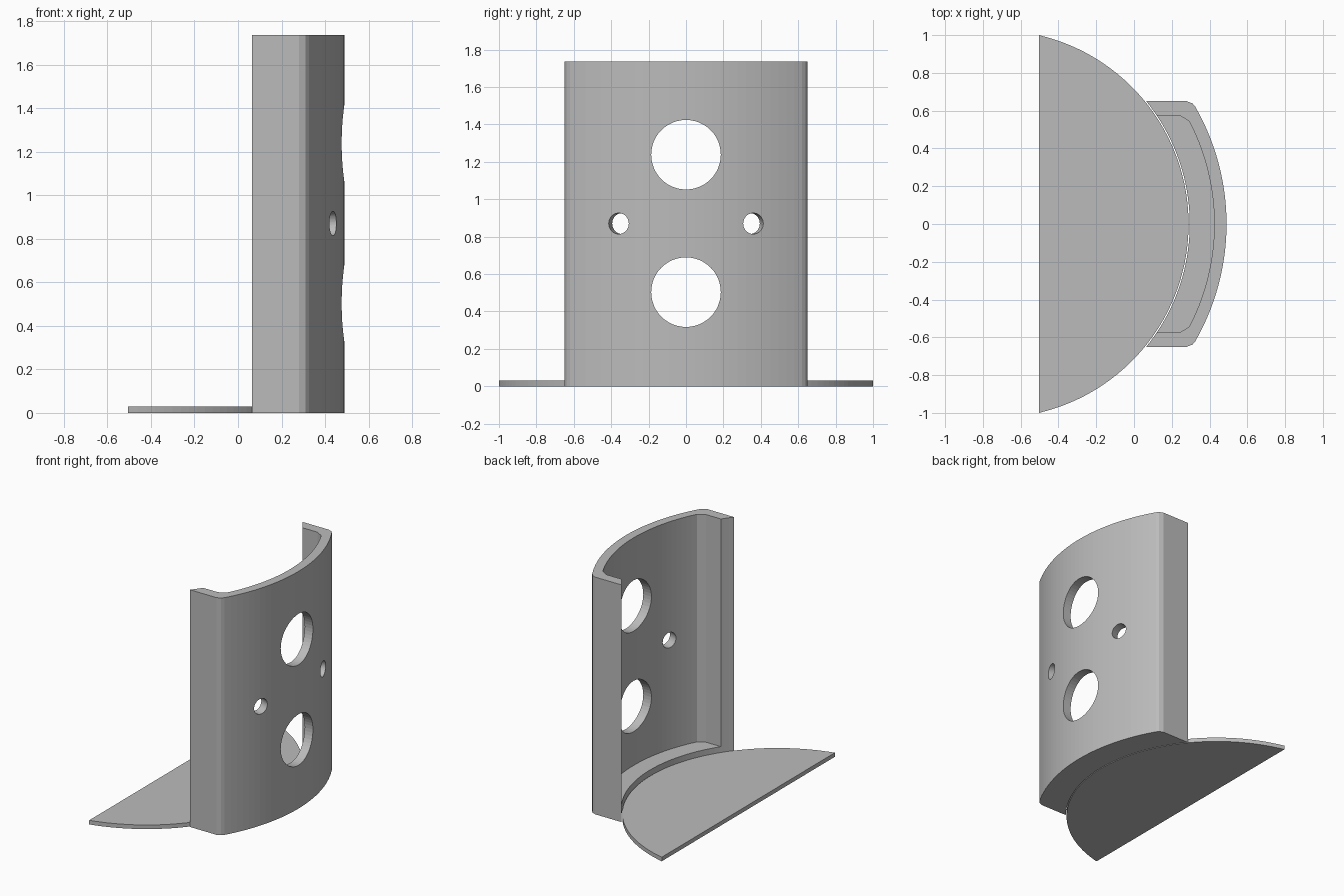
import bpy, bmesh, math
from mathutils import Matrix, Vector

if "Cube" in bpy.data.objects:
    bpy.data.objects.remove(bpy.data.objects["Cube"])

grey = bpy.data.materials.new("plain_grey")
grey.use_nodes = True
grey.diffuse_color = (0.5, 0.5, 0.5, 1)
grey.node_tree.nodes["Principled BSDF"].inputs["Base Color"].default_value = (0.5, 0.5, 0.5, 1)

HEIGHT = 1.735
PLATE_CX, PLATE_R = -0.738, 1.027   # arc of the flat plate
SHELL_CX, SHELL_R = -0.757, 1.247   # arc of the curved wall


def arc(cx, radius, y_end, steps):
    """Points on an arc about (cx, 0), running from -y_end to +y_end."""
    a = math.asin(y_end / radius)
    return [(cx + radius * math.cos(t), radius * math.sin(t))
            for t in (-a + 2 * a * i / steps for i in range(steps + 1))]


def finish(bm, name):
    bmesh.ops.recalc_face_normals(bm, faces=bm.faces)
    mesh = bpy.data.meshes.new(name)
    bm.to_mesh(mesh)
    bm.free()
    mesh.materials.append(grey)
    obj = bpy.data.objects.new(name, mesh)
    bpy.context.collection.objects.link(obj)
    return obj


def prism(name, outline, z0, z1):
    bm = bmesh.new()
    face = bm.faces.new([bm.verts.new((x, y, z0)) for x, y in outline])
    top = bmesh.ops.extrude_face_region(bm, geom=[face])["geom"]
    bmesh.ops.translate(bm, vec=(0, 0, z1 - z0),
                        verts=[v for v in top if isinstance(v, bmesh.types.BMVert)])
    return finish(bm, name)


def hole_cutter(radius, y, z):
    """Cylinder pointing outwards from the axis of the curved wall."""
    a = math.asin(y / SHELL_R)
    out = Vector((math.cos(a), math.sin(a), 0))
    place = Matrix.Translation(Vector((SHELL_CX, 0, z)) + out * SHELL_R)
    turn = out.to_track_quat('Z', 'Y').to_matrix().to_4x4()
    bm = bmesh.new()
    bmesh.ops.create_cone(bm, cap_ends=True, segments=48, radius1=radius,
                          radius2=radius, depth=0.3, matrix=place @ turn)
    return finish(bm, "hole_cutter")


def cut(obj, cutter):
    cutter.hide_render = True
    mod = obj.modifiers.new("cut", 'BOOLEAN')
    mod.operation, mod.solver, mod.object = 'DIFFERENCE', 'EXACT', cutter
    bpy.context.view_layer.objects.active = obj
    bpy.ops.object.modifier_apply(modifier=mod.name)
    bpy.data.objects.remove(cutter)


# Flat plate in the shape of a circle segment
plate = prism("base_plate", arc(PLATE_CX, PLATE_R, 1.0, 64), 0, 0.03)

# Curved wall with short side returns, its open edge following the plate
side = [(0.28, 0.65), (0.31, 0.638)]
outer = ([(x, -y) for x, y in side] + arc(SHELL_CX, SHELL_R, 0.62, 28) + side[::-1])
inner_edge = arc(PLATE_CX, PLATE_R + 0.006, 0.65, 40)
shell = prism("curved_housing", outer + inner_edge[::-1], 0, HEIGHT)

# Hollow inside, leaving a floor at the bottom
cavity = ([(-0.2, -0.575), (0.24, -0.575)] + arc(SHELL_CX, SHELL_R - 0.065, 0.545, 28)
          + [(0.24, 0.575), (-0.2, 0.575)])
cut(shell, prism("cavity_cutter", cavity, 0.07, HEIGHT + 0.1))

# Two large holes and a pair of small ones
for z in (0.503, 1.238):
    cut(shell, hole_cutter(0.186, 0, z))
for s in (-1, 1):
    cut(shell, hole_cutter(0.056, s * 0.36, 0.87))
